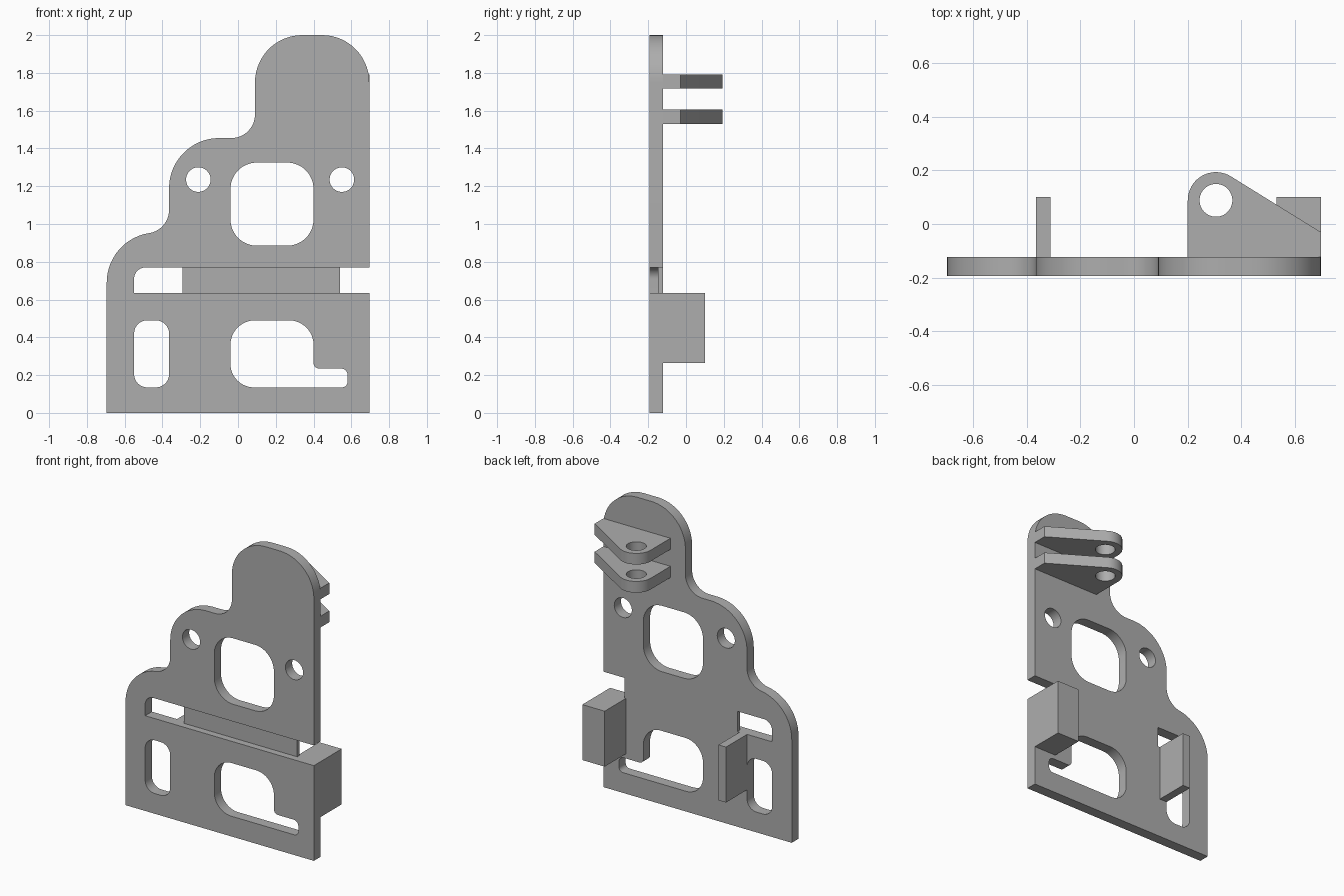
import bpy, bmesh
from math import sin, cos, tan, radians, ceil, pi, atan2
from mathutils import Vector

if "Cube" in bpy.data.objects:
    bpy.data.objects.remove(bpy.data.objects["Cube"], do_unlink=True)

grey = bpy.data.materials.new("plain grey")
grey.use_nodes = True
colour = (0.42, 0.42, 0.42, 1)
grey.diffuse_color = colour
grey.node_tree.nodes["Principled BSDF"].inputs["Base Color"].default_value = colour


def arc(cx, cy, r, start, end):
    """Points along an arc, angles in degrees."""
    n = max(4, ceil(abs(end - start) / 6))
    angles = [radians(start + (end - start) * i / n) for i in range(n + 1)]
    return [(cx + r * cos(a), cy + r * sin(a)) for a in angles]


def circle(cx, cy, r):
    return arc(cx, cy, r, 0, 360)[:-1]


def rounded(corners):
    """Closed polygon from (x, y, radius) corners, each one filleted."""
    points = []
    for i, (x, y, r) in enumerate(corners):
        p = Vector((x, y))
        u = (Vector(corners[i - 1][:2]) - p).normalized()
        v = (Vector(corners[(i + 1) % len(corners)][:2]) - p).normalized()
        half = u.angle(v) / 2
        centre = p + (u + v).normalized() * r / sin(half)
        a, b = [p + d * r / tan(half) - centre for d in (u, v)]
        start = atan2(a.y, a.x)
        sweep = (atan2(b.y, b.x) - start + pi) % (2 * pi) - pi
        points += arc(*centre, r, start * 180 / pi, (start + sweep) * 180 / pi)
    return points


def rounded_box(x0, x1, y0, y1, r):
    return rounded([(x0, y0, r), (x1, y0, r), (x1, y1, r), (x0, y1, r)])


def extrude(name, loops, axis, low, high):
    """Solid from an outline and its holes, extruded along y or z."""
    place = (lambda a, b: (a, low, b)) if axis == "y" else (lambda a, b: (a, b, low))
    depth = (0, high - low, 0) if axis == "y" else (0, 0, high - low)
    bm = bmesh.new()
    for loop in loops:
        verts = [bm.verts.new(place(a, b)) for a, b in loop]
        for i, v in enumerate(verts):
            bm.edges.new((verts[i - 1], v))
    bmesh.ops.triangle_fill(bm, use_beauty=True, edges=bm.edges[:])
    made = bmesh.ops.extrude_face_region(bm, geom=bm.faces[:], use_keep_orig=True)
    moved = [g for g in made["geom"] if isinstance(g, bmesh.types.BMVert)]
    bmesh.ops.translate(bm, verts=moved, vec=depth)
    bmesh.ops.recalc_face_normals(bm, faces=bm.faces[:])
    mesh = bpy.data.meshes.new(name)
    bm.to_mesh(mesh)
    bm.free()
    mesh.materials.append(grey)
    obj = bpy.data.objects.new(name, mesh)
    bpy.context.collection.objects.link(obj)
    bpy.ops.object.select_all(action="DESELECT")
    obj.select_set(True)
    bpy.context.view_layer.objects.active = obj
    bpy.ops.object.shade_smooth_by_angle(angle=radians(30))
    return obj


def box(name, x0, x1, y0, y1, z0, z1):
    extrude(name, [[(x0, z0), (x1, z0), (x1, z1), (x0, z1)]], "y", y0, y1)


FRONT, BACK, SIDE = -0.193, -0.122, 0.695
SLOT_LOW, SLOT_HIGH = 0.635, 0.77

# Stepped plate outline, with the slot open on one side
outline = [(-SIDE, 0), (SIDE, 0), (SIDE, SLOT_LOW), (-0.55, SLOT_LOW)]
outline += arc(-0.49, SLOT_HIGH - 0.06, 0.06, 180, 90) + [(SIDE, SLOT_HIGH)]
outline += arc(0.445, 1.75, 0.25, 0, 90) + arc(0.34, 1.75, 0.25, 90, 180)
outline += arc(-0.035, 1.58, 0.125, 0, -90)
outline += arc(-0.1, 1.19, 0.265, 90, 180)
outline += arc(-0.49, 1.075, 0.125, 0, -81.1)
outline += arc(-0.43, 0.69, 0.265, 98.9, 180)[1:]

# Windows and bolt holes
upper_window = rounded_box(-0.04, 0.40, 0.885, 1.325, 0.14)
side_window = rounded_box(-0.55, -0.365, 0.135, 0.49, 0.07)
lower_window = rounded([(-0.04, 0.135, 0.125), (0.58, 0.135, 0.03),
                        (0.58, 0.235, 0.035), (0.40, 0.235, 0.03),
                        (0.40, 0.49, 0.13), (-0.04, 0.49, 0.13)])
bolt_holes = [circle(x, 1.235, 0.065) for x in (-0.21, 0.55)]
extrude("plate", [outline, upper_window, side_window, lower_window] + bolt_holes,
        "y", FRONT, BACK)

# Thin bar recessed in the slot, flush with the back
box("slot_bar", -0.295, 0.54, -0.147, BACK, SLOT_LOW, SLOT_HIGH)

# Block and tab on the back
box("back_block", 0.53, SIDE, BACK, 0.1, 0.265, SLOT_LOW)
box("back_tab", -0.365, -0.31, BACK, 0.1, 0.265, SLOT_LOW)

# Pair of hinge lugs with pin holes
lug = [(0.2, BACK), (SIDE, BACK), (SIDE, -0.03)] + arc(0.305, 0.088, 0.105, 58.3, 180)
for name, low, high in (("lower_lug", 1.53, 1.605), ("upper_lug", 1.718, 1.792)):
    extrude(name, [lug, circle(0.305, 0.088, 0.061)], "z", low, high)
